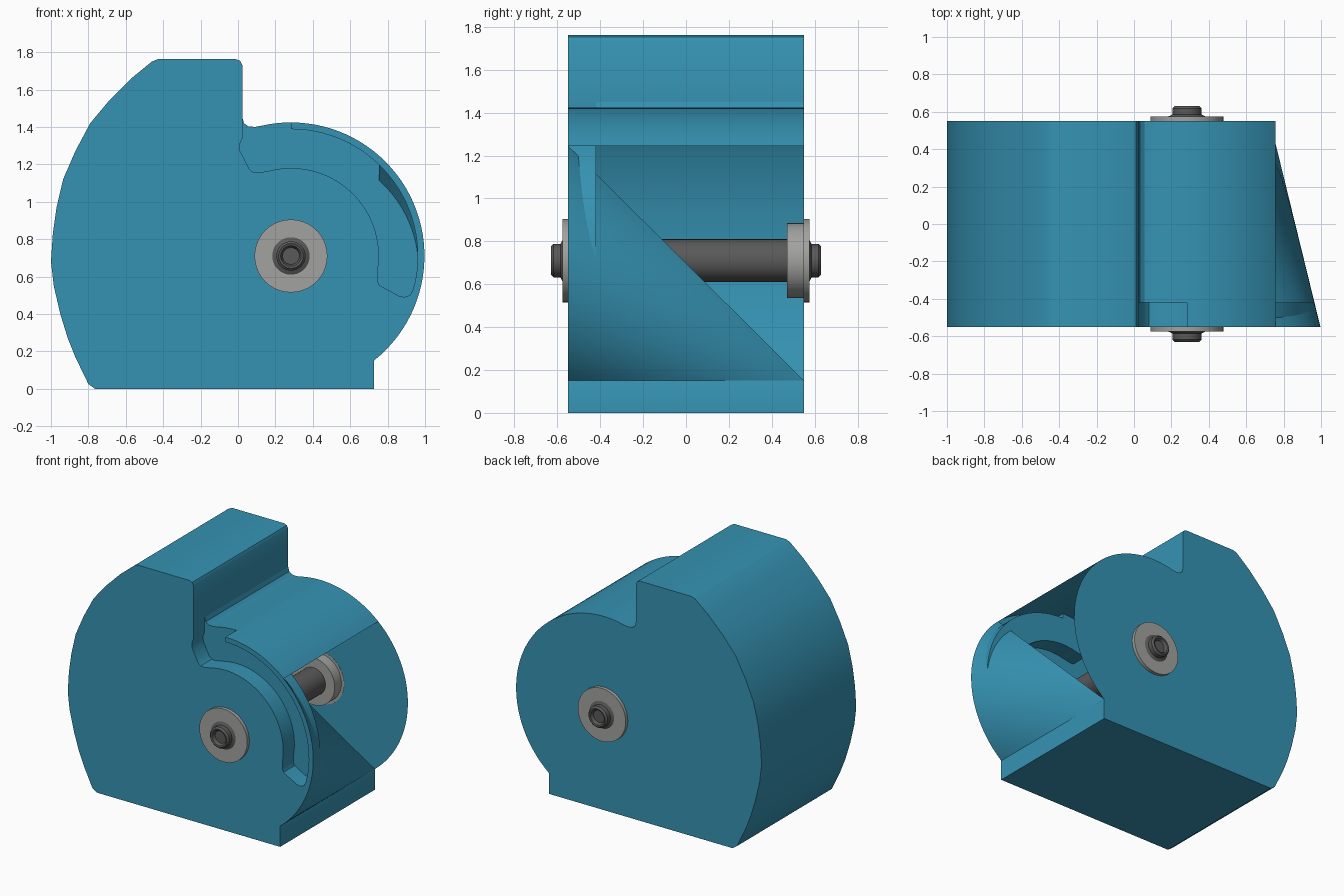
import bpy, bmesh
from math import sin, cos, radians
from mathutils import Matrix

if "Cube" in bpy.data.objects:
    bpy.data.objects.remove(bpy.data.objects["Cube"])

CX, CZ, R = 0.283, 0.71, 0.714      # drum centre and radius
YF, YB, YG = -0.55, 0.55, -0.42     # front, back, groove floor


def arc(r, a0, a1, n):
    return [(CX + r * cos(radians(a0 + (a1 - a0) * i / n)),
             CZ + r * sin(radians(a0 + (a1 - a0) * i / n))) for i in range(n + 1)]


def material(name, col):
    m = bpy.data.materials.new(name)
    m.diffuse_color = (*col, 1)
    m.use_nodes = True
    m.node_tree.nodes["Principled BSDF"].inputs["Base Color"].default_value = m.diffuse_color
    return m


def finish(bm, name, mat=None, angle=30):
    bmesh.ops.remove_doubles(bm, verts=bm.verts, dist=0.0005)
    bmesh.ops.recalc_face_normals(bm, faces=bm.faces)
    me = bpy.data.meshes.new(name)
    bm.to_mesh(me)
    bm.free()
    ob = bpy.data.objects.new(name, me)
    bpy.context.collection.objects.link(ob)
    if mat:
        me.materials.append(mat)
    bpy.ops.object.select_all(action='DESELECT')
    ob.select_set(True)
    bpy.context.view_layer.objects.active = ob
    bpy.ops.object.shade_smooth_by_angle(angle=radians(angle))
    return ob


def plate(bm, pts, y):
    bm.faces.new([bm.verts.new((x, y, z)) for x, z in pts])


def wall(bm, pts, y0, y1):
    for (xa, za), (xb, zb) in zip(pts, pts[1:]):
        bm.faces.new([bm.verts.new(c) for c in
                      ((xa, y0, za), (xb, y0, zb), (xb, y1, zb), (xa, y1, za))])


# Profile pieces, in order around the housing
left = [(-.765, 0), (-.8, .025), (-.87, .17), (-.91, .27), (-.95, .4), (-.985, .55),
        (-1, .68), (-.99, .83), (-.97, .97), (-.935, 1.12), (-.87, 1.27), (-.79, 1.42),
        (-.69, 1.54), (-.57, 1.66), (-.46, 1.75), (-.43, 1.762),
        (-.01, 1.762), (.012, 1.753), (.023, 1.73), (.023, 1.45)]
neck = [(.023, 1.45), (.032, 1.42), (.055, 1.403), (.09, 1.4)] + arc(R, 103, 90, 4)
top_arc = arc(R, 90, 48.5, 12)
open_arc = arc(R, 48.5, -51.5, 28)
base = [open_arc[-1], (.728, .15), (.728, 0), (-.765, 0)]
groove = ([(.023, 1.45), (.023, 1.34), (.01, 1.31), (.012, 1.27), (.06, 1.175), (.08, 1.157),
           (.11, 1.155)] + arc(.47, 104, -10, 30) +
          [(.745, .58), (.755, .555), (.78, .54), (.86, .497), (.89, .49), (.92, .5), (.935, .53)] +
          arc(.678, -12, 90, 28) + [arc(R, 90, 90, 1)[0]])

# Housing: thin shell with curved groove and tapering side opening
bm = bmesh.new()
plate(bm, left + groove[1:] + top_arc[1:] + open_arc[1:] + base[1:-1], YF)
plate(bm, left + neck[1:] + top_arc[1:] + open_arc[1:] + base[1:-1], YB)
for pts, y0 in ((left, YF), (neck, YG), (top_arc, YF), (base, YF)):
    wall(bm, pts, y0, YB)
wall(bm, groove, YF, YG)
plate(bm, groove[:-1] + neck[:0:-1], YG)
apex = (open_arc[-1][0], YB, open_arc[-1][1])
for a, b in zip(open_arc, open_arc[1:]):
    bm.faces.new([bm.verts.new(c) for c in ((a[0], YF, a[1]), (b[0], YF, b[1]), apex)])
finish(bm, "housing", material("blue", (.036, .29, .45)))


def lathe(name, prof, mat=None, seg=40):
    # Spin a (radius, y) profile about the drum axis
    bm = bmesh.new()
    vs = [bm.verts.new((CX + r, y, CZ)) for r, y in prof]
    es = [bm.edges.new(p) for p in zip(vs, vs[1:])]
    bmesh.ops.spin(bm, geom=vs + es, cent=(CX, 0, CZ), axis=(0, 1, 0),
                   angle=radians(360), steps=seg)
    return finish(bm, name, mat)


# Axle with chamfered, recessed ends
dark = material("dark_metal", (.1, .1, .1))
half = [(0, .605), (.045, .605), (.055, .627), (.066, .63), (.078, .618), (.078, .585), (.1, .575), (.1, .5)]
lathe("axle", [(r, -y) for r, y in half] + half[::-1], dark)

# Outer washers and inner hub collars
grey = material("light_metal", (.36, .36, .35))
for side, s in (("front", -1), ("back", 1)):
    lathe(side + "_washer", [(.09, s * .549), (.195, s * .549), (.195, s * .575), (.09, s * .575)], grey)
    lathe(side + "_collar", [(.09, s * .47), (.175, s * .47), (.175, s * .548), (.09, s * .548)], grey)
